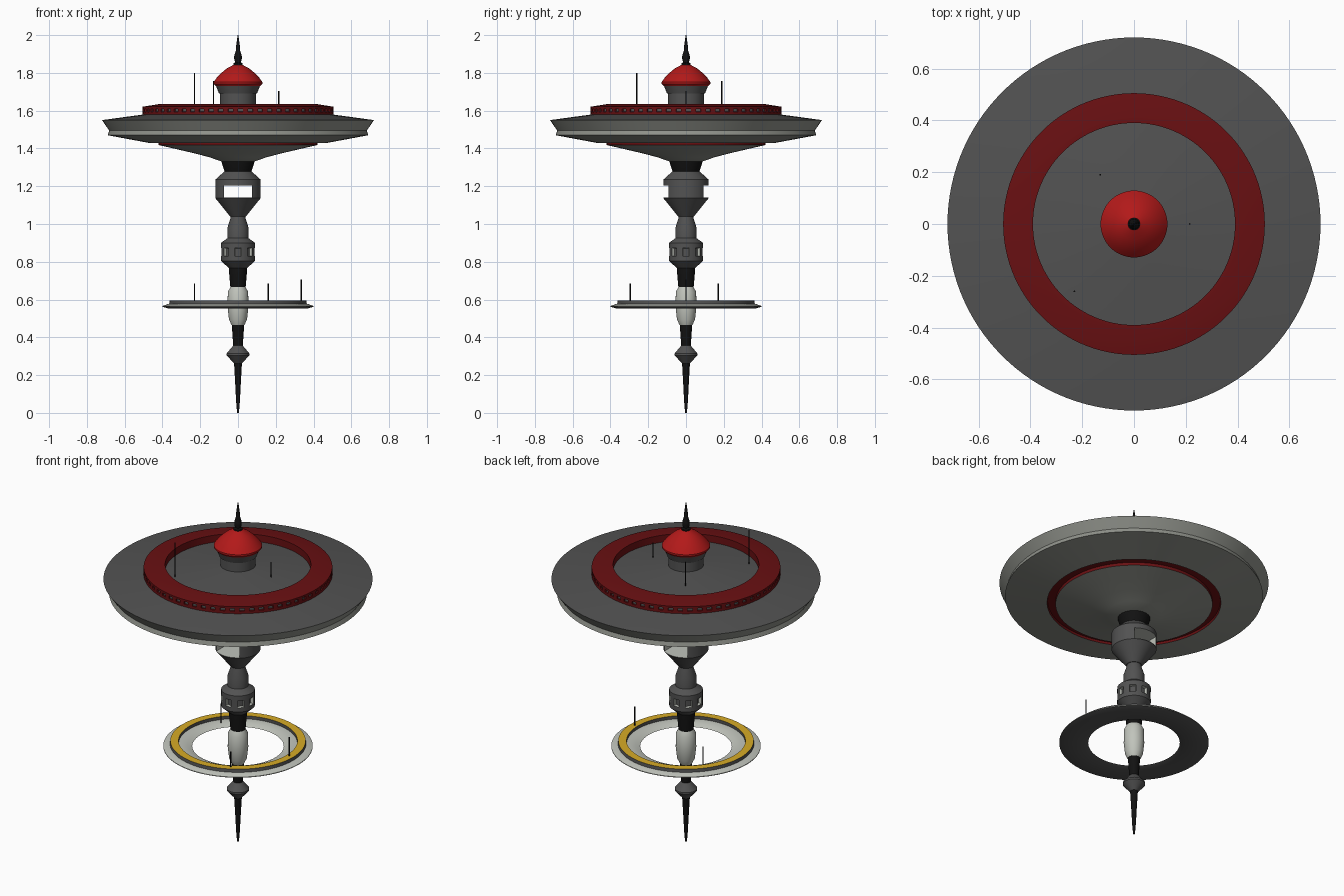
import bpy, bmesh, math
from mathutils import Vector

if "Cube" in bpy.data.objects:
    bpy.data.objects.remove(bpy.data.objects["Cube"])


def material(name, r, g, b):
    m = bpy.data.materials.new(name)
    m.use_nodes = True
    m.diffuse_color = (r, g, b, 1)
    bsdf = next(n for n in m.node_tree.nodes if n.type == 'BSDF_PRINCIPLED')
    bsdf.inputs["Base Color"].default_value = (r, g, b, 1)
    return m


DARK = material("dark grey", .085, .085, .085)
HULL = material("hull grey", .28, .29, .26)
LIGHT = material("light grey", .53, .55, .5)
BLACK = material("black", .006, .006, .006)
RED = material("bright red", .45, .01, .01)
MAROON = material("dark red", .14, .005, .006)
YELLOW = material("yellow", .68, .41, .02)


def finish(name, bm, mats):
    mesh = bpy.data.meshes.new(name)
    bm.to_mesh(mesh)
    bm.free()
    for m in mats:
        mesh.materials.append(m)
    obj = bpy.data.objects.new(name, mesh)
    bpy.context.collection.objects.link(obj)
    return obj


def smooth(obj):
    bpy.ops.object.select_all(action='DESELECT')
    obj.select_set(True)
    bpy.context.view_layer.objects.active = obj
    bpy.ops.object.shade_smooth_by_angle(angle=math.radians(28))


def lathe(name, profile, mats, bands=None, steps=64, loop=False, window=None):
    """Turn (radius, z) points round z; bands gives the colour of each profile segment.
    window = (segment, rule on step, depth, wall colour, floor colour)."""
    bm = bmesh.new()
    rings = []
    for r, z in profile:
        turn = [2 * math.pi * i / steps for i in range(steps)]
        rings.append([bm.verts.new((r * math.cos(a), r * math.sin(a), z)) for a in turn])
    count = len(rings)
    panes = []
    for k in range(count if loop else count - 1):
        a, b = rings[k], rings[(k + 1) % count]
        for i in range(steps):
            j = (i + 1) % steps
            f = bm.faces.new((a[i], a[j], b[j], b[i]))
            f.material_index = bands[k] if bands else 0
            if window and k == window[0] and window[1](i):
                panes.append(f)
    if not loop:
        bm.faces.new(rings[0])
        bm.faces.new(rings[-1]).material_index = bands[-1] if bands else 0
    bmesh.ops.recalc_face_normals(bm, faces=bm.faces)
    if panes:
        walls = bmesh.ops.inset_region(bm, faces=panes, thickness=.001, depth=-window[2])
        for f in walls["faces"]:
            f.material_index = window[3]
        for f in panes:
            f.material_index = window[4]
    obj = finish(name, bm, mats)
    smooth(obj)
    return obj


def antenna(name, x, y, low, high, radius=.0035):
    bm = bmesh.new()
    bmesh.ops.create_cone(bm, cap_ends=True, segments=8, radius1=radius, radius2=radius,
                          depth=high - low)
    bmesh.ops.translate(bm, verts=bm.verts, vec=Vector((x, y, (low + high) / 2)))
    smooth(finish(name, bm, [BLACK]))


# Main saucer: dark deck, grey hull, red groove below
lathe("saucer",
      [(.08, 1.637), (.72, 1.55), (.682, 1.495), (.69, 1.47), (.465, 1.428), (.462, 1.44),
       (.42, 1.435), (.42, 1.418), (.32, 1.395), (.23, 1.374), (.15, 1.353), (.085, 1.33)],
      [DARK, HULL, MAROON], [0, 1, 1, 1, 2, 2, 2, 1, 1, 1, 1], steps=120)

# Raised ring on the deck with a row of ports
lathe("deck_ring",
      [(.39, 1.58), (.39, 1.636), (.41, 1.636), (.505, 1.621), (.505, 1.61), (.505, 1.594),
       (.505, 1.57)],
      [MAROON, DARK], [0] * 7, steps=120, loop=True,
      window=(4, lambda i: i % 2 == 0, .008, 0, 1))

# Command tower
lathe("tower_neck", [(.095, 1.6), (.095, 1.69), (.1, 1.69), (.118, 1.735)], [DARK])
lathe("tower_dome",
      [(.118, 1.73), (.129, 1.742), (.129, 1.752), (.112, 1.775), (.09, 1.798), (.06, 1.823),
       (.025, 1.842)], [RED])
lathe("top_spire",
      [(.024, 1.83), (.024, 1.85), (.016, 1.856), (.02, 1.875), (.02, 1.89), (.012, 1.915),
       (.009, 1.95), (.002, 2)], [BLACK], steps=24)

# Upper stem with a dock cut right through from front to back
lathe("upper_collar", [(.088, 1.34), (.085, 1.32), (.07, 1.275)], [BLACK])
dock = lathe("dock", [(.07, 1.28), (.12, 1.235), (.12, 1.137), (.042, 1.04)], [DARK, LIGHT])
bm = bmesh.new()
bmesh.ops.create_cube(bm, size=1)
for v in bm.verts:
    v.co = Vector((v.co.x * .15, v.co.y, v.co.z * .065 + 1.172))
cutter = finish("dock_cutter", bm, [LIGHT])
cutter.hide_render = True
cut = dock.modifiers.new("opening", 'BOOLEAN')
cut.operation = 'DIFFERENCE'
cut.solver = 'EXACT'
cut.material_mode = 'TRANSFER'
cut.object = cutter
bpy.context.view_layer.objects.active = dock
bpy.ops.object.modifier_apply(modifier=cut.name)
bpy.data.objects.remove(cutter)
smooth(dock)

# Middle stem and the hub with eight windows
lathe("middle_stem", [(.038, 1.045), (.04, 1.03), (.056, .98), (.056, .91)], [DARK])
lathe("window_hub",
      [(.056, .925), (.09, .9), (.09, .872), (.09, .83), (.09, .805), (.05, .768)],
      [DARK, LIGHT], [0] * 6, steps=32,
      window=(2, lambda i: i % 4 in (0, 3), .018, 1, 0))

# Lower stem
lathe("black_joint", [(.047, .78), (.047, .74), (.04, .66)], [BLACK])
lathe("light_column",
      [(.038, .67), (.054, .64), (.055, .56), (.048, .495), (.034, .465)], [LIGHT])
lathe("lower_joint", [(.033, .47), (.025, .35)], [BLACK], steps=32)
lathe("lower_bead", [(.022, .36), (.06, .315), (.06, .305), (.02, .26)], [DARK], steps=48)
lathe("bottom_spike", [(.021, .265), (.015, .16), (.01, .06), (.005, 0)], [BLACK], steps=24)

# Lower docking ring with a yellow-topped rail
lathe("lower_ring",
      [(.245, .562), (.27, .572), (.3, .577), (.37, .577), (.4, .566), (.4, .562),
       (.37, .553), (.27, .553)],
      [LIGHT, DARK], [0, 0, 0, 0, 0, 1, 1, 1], steps=96, loop=True)
lathe("ring_rail", [(.318, .57), (.318, .595), (.362, .595), (.365, .57)],
      [DARK, YELLOW], [0, 1, 0, 0], steps=96, loop=True)

# Antennas on the deck and on the lower ring
for name, x, y, low, high in (
        ("front_deck_antenna", -.23, -.26, 1.58, 1.8),
        ("back_deck_antenna", -.13, .19, 1.59, 1.757),
        ("side_deck_antenna", .215, 0, 1.6, 1.705),
        ("front_ring_antenna", .16, -.295, .57, .685),
        ("back_ring_antenna", -.23, .17, .57, .685),
        ("side_ring_antenna", .335, 0, .57, .705)):
    antenna(name, x, y, low, high)
